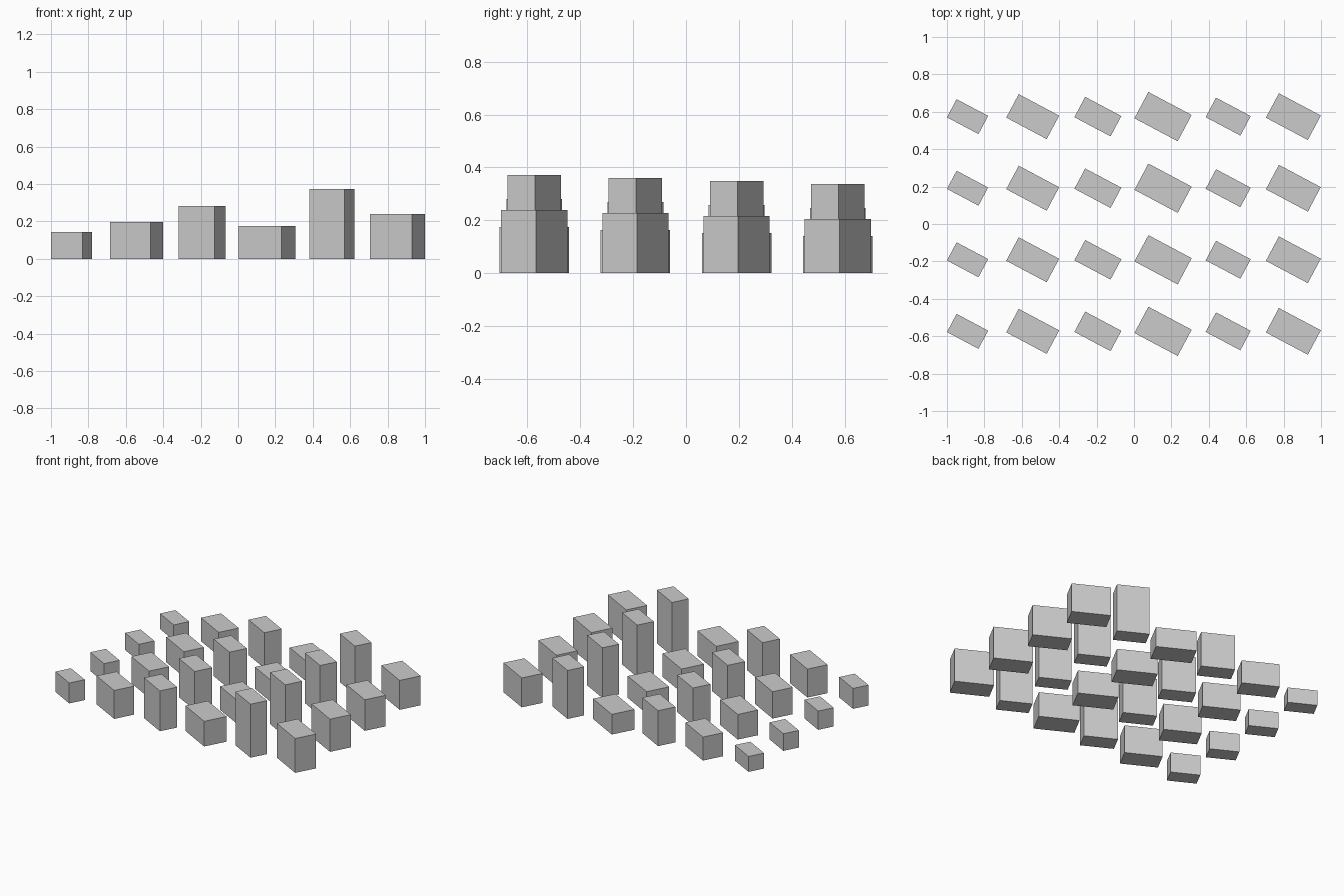
import bpy, math

if "Cube" in bpy.data.objects:
    bpy.data.objects.remove(bpy.data.objects["Cube"])

# One entry per column: block length, depth, height in the front row
COLUMNS = [
    (0.191, 0.110, 0.142),
    (0.245, 0.142, 0.198),
    (0.219, 0.123, 0.281),
    (0.262, 0.159, 0.175),
    (0.210, 0.118, 0.372),
    (0.254, 0.148, 0.239),
]
X_START, X_STEP = -0.890, 0.3484
Y_START, Y_STEP = -0.574, 0.3827
ROWS = 4
HEIGHT_DROP = 0.0115          # each row further back is slightly lower
TURN = math.radians(-28)      # all blocks share one turn


def block(name, x, y, length, depth, height):
    bpy.ops.mesh.primitive_cube_add(size=1, location=(x, y, height / 2),
                                    rotation=(0, 0, TURN))
    ob = bpy.context.object
    ob.name = name
    ob.scale = (length, depth, height)


# Grid of turned blocks
for row in range(ROWS):
    for col, (length, depth, height) in enumerate(COLUMNS):
        block(f"block_row{row + 1}_column{col + 1}",
              X_START + col * X_STEP, Y_START + row * Y_STEP,
              length, depth, height - row * HEIGHT_DROP)
